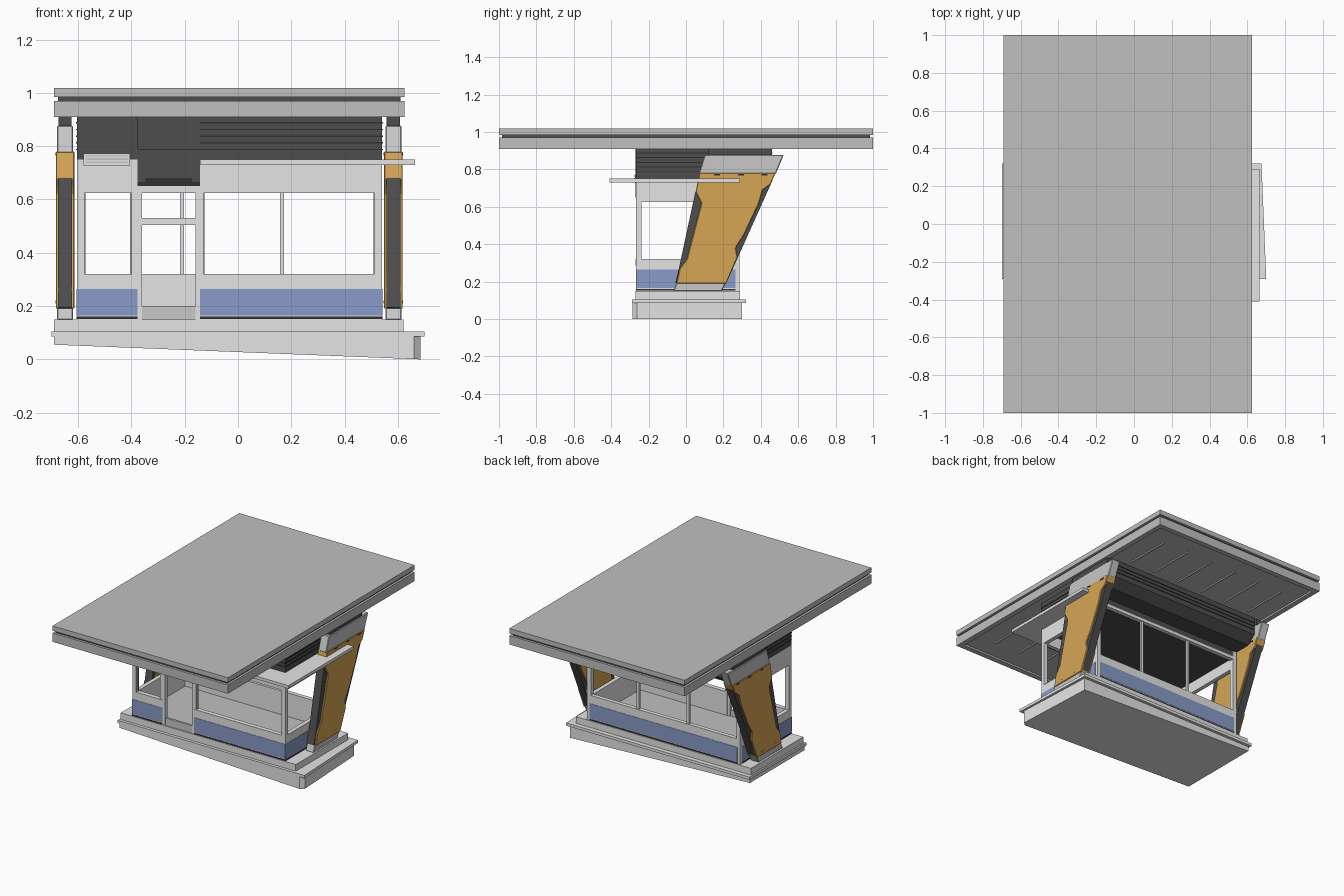
import bpy, bmesh, math
from mathutils import Vector

if "Cube" in bpy.data.objects:
    bpy.data.objects.remove(bpy.data.objects["Cube"])


def material(name, r, g, b):
    m = bpy.data.materials.new(name)
    m.diffuse_color = (r, g, b, 1)
    m.use_nodes = True
    m.node_tree.nodes["Principled BSDF"].inputs["Base Color"].default_value = m.diffuse_color
    return m


ROOF = material("roof grey", .53, .53, .53)
WALL = material("wall light grey", .78, .78, .78)
BLUE = material("blue panel", .25, .33, .57)
ORANGE = material("orange cladding", .67, .38, .09)
DARK = material("dark grey", .075, .075, .075)
BLACK = material("near black", .03, .03, .03)
CAP = material("bracket grey", .58, .58, .58)


def finish(name, bm, mat):
    bmesh.ops.recalc_face_normals(bm, faces=bm.faces[:])
    me = bpy.data.meshes.new(name)
    bm.to_mesh(me)
    bm.free()
    me.materials.append(mat)
    ob = bpy.data.objects.new(name, me)
    bpy.context.collection.objects.link(ob)
    return ob


def boxes(name, mat, *spans):
    """One object from boxes given as (x0, x1, y0, y1, z0, z1)."""
    bm = bmesh.new()
    for x0, x1, y0, y1, z0, z1 in spans:
        vs = bmesh.ops.create_cube(bm, size=1)["verts"]
        for v in vs:
            v.co = Vector(((x0 + x1) / 2 + v.co.x * (x1 - x0),
                           (y0 + y1) / 2 + v.co.y * (y1 - y0),
                           (z0 + z1) / 2 + v.co.z * (z1 - z0)))
    return finish(name, bm, mat)


def prism(name, mat, profile, x0, x1, bevel=0):
    """Side profile of (y, z) points extruded along x."""
    bm = bmesh.new()
    f = bm.faces.new([bm.verts.new((x0, y, z)) for y, z in profile])
    out = bmesh.ops.extrude_face_region(bm, geom=[f])["geom"]
    for v in out:
        if isinstance(v, bmesh.types.BMVert):
            v.co.x = x1
    ob = finish(name, bm, mat)
    if bevel:
        mod = ob.modifiers.new("chamfer", "BEVEL")
        mod.width, mod.segments = bevel, 1
    return ob


# Foundation: sloping lower block with a clipped corner, kerb and floor slab
bm = bmesh.new()
plan = [(-.69, -.285), (.66, -.285), (.685, -.262), (.658, .30), (-.69, .30)]
low = [bm.verts.new((x, y, .055 * (.685 - x) / 1.375)) for x, y in plan]
top = [bm.verts.new((x, y, .088)) for x, y in plan]
bm.faces.new(low)
bm.faces.new(top)
for i in range(5):
    j = (i + 1) % 5
    bm.faces.new((low[i], low[j], top[j], top[i]))
finish("foundation", bm, WALL)
kerb = boxes("kerb", WALL, (-.70, .70, -.29, .32, .086, .105))
for v in kerb.data.vertices:
    if v.co.x > 0 and v.co.y > 0:
        v.co.x = .675
boxes("floor_slab", WALL, (-.69, .622, -.27, .29, .10, .15))
boxes("floor", ROOF, (-.60, .535, -.26, .275, .15, .16))

# Booth extents
X0, X1, Y0, Y1 = -.605, .541, -.266, .285
T = .028
DL, DR = -.378, -.142        # door opening

# Low walls under the windows
boxes("low_walls", WALL,
      (X0, DL, Y0, Y0 + T, .15, .32), (DR, X1, Y0, Y0 + T, .15, .32),
      (X0, X1, Y1 - T, Y1, .15, .32),
      (X0, X0 + T, Y0 + T, Y1 - T, .15, .32), (X1 - T, X1, Y0 + T, Y1 - T, .15, .32))
boxes("window_sills", WALL, (DR, X1 - T, Y0 - .003, Y0, .285, .32),
      (X0 + T, DL, Y0 - .003, Y0, .285, .32))

# Blue panels and dark skirting lines
E = .002
for name, mat, z0, z1 in (("blue_panels", BLUE, .165, .264), ("skirting", BLACK, .152, .160)):
    boxes(name, mat,
          (X0, DL, Y0 - E, Y0, z0, z1), (DR, X1, Y0 - E, Y0, z0, z1),
          (X0 + .02, X1 - .02, Y1, Y1 + E, z0, z1),
          (X0 - E, X0, Y0, Y1 - .02, z0, z1), (X1, X1 + E, Y0, Y1 - .02, z0, z1))

# Corner posts and mullions
posts = [(x, x + T, y, y + T, .15, .75) for x in (X0, X1 - T) for y in (Y0, Y1 - T)]
posts += [(x - .008, x + .008, Y1 - .022, Y1 - .004, .32, .70) for x in (-.21, .165)]
posts += [(DL - .022, DL, Y0, Y0 + T, .15, .75), (DR, DR + .012, Y0, Y0 + T, .15, .75)]
boxes("posts", WALL, *posts)

# Headers above the windows, and the dark ceiling
boxes("headers", WALL,
      (X0, X1, Y0, Y0 + T, .625, .75), (X0, X1, Y1 - T, Y1, .69, .71),
      (X0, X0 + T, Y0, Y1, .625, .75), (X1 - T, X1, Y0, Y1, .625, .75))
boxes("ceiling", DARK, (X0 + T, X1 - T, Y0 + T, Y1 - .004, .70, .76))

# Thin window frames on the front
for name, a, b in (("left_window_frame", X0 + T, DL - .022), ("right_window_frame", DR + .012, X1 - T)):
    boxes(name, CAP, (a, a + .005, Y0 + .008, Y0 + .02, .32, .625),
          (b - .005, b, Y0 + .008, Y0 + .02, .32, .625))

# Door frame, transom bar and kick plate
boxes("door", WALL,
      (DL, DL + .018, Y0, Y0 + .025, .15, .64), (DR - .018, DR, Y0, Y0 + .025, .15, .64),
      (DL, DR, Y0, Y0 + .025, .505, .53), (DL, DR, Y0, Y0 + .025, .625, .65))
boxes("kick_plate", CAP, (DL + .018, DR - .018, Y0 + .005, Y0 + .02, .15, .20))

# Upper plant housing, overhanging at the back
prism("upper_housing", DARK,
      [(Y0, .75), (.40, .75), (.46, .80), (.46, .925), (Y0, .925)], X0, X1)
boxes("door_head_panel", DARK, (DL, DR, Y0 - .003, Y0 + .01, .665, .915))
boxes("door_head_trim", BLACK, (DL, DR, Y0 - .005, Y0, .65, .665),
      (DL + .03, DR - .03, Y0 - .005, Y0, .665, .68),
      (DL, DR, Y0 - .005, Y0, .785, .789), (DL - .002, DL + .002, Y0 - .005, Y0, .789, .91))
louvres = []
for i in range(5):
    z = .785 + i * .025
    louvres += [(DR, X1, Y0 - .003, Y0, z, z + .005),
                (X1, X1 + .003, Y0, .12, z, z + .005),
                (X0 - .003, X0, Y0, .12, z, z + .005)]
    if z > .83:
        louvres.append((X0, X1, .46, .463, z, z + .005))
boxes("louvres", BLACK, *louvres)

# Awning around the front and right side
boxes("awning", WALL, (DR, .665, -.41, Y0, .73, .75), (X1, .665, Y0, .29, .73, .75))

# Vent unit on the left of the front
boxes("vent_unit", WALL, (-.58, -.405, Y0 - .008, Y0, .728, .772))
boxes("vent_slats", CAP, *[(-.572, -.413, Y0 - .011, Y0 - .008, z, z + .006)
                           for z in (.737, .749, .761)])

# Leaning columns: dark core, notched orange cladding, grey brackets
core = [(-.03, .18), (-.057, .195), (-.038, .27), (.05, .68), (.09, .70), (.10, .76),
        (.44, .76), (.462, .74), (.217, .195), (.18, .18)]
cladding = [(-.05, .19), (-.033, .27), (.005, .32), (.083, .62), (.052, .68), (.072, .78),
            (.478, .78), (.452, .72), (.41, .69), (.39, .62), (.31, .45), (.265, .38),
            (.275, .33), (.215, .19)]
foot = [(-.068, .148), (.19, .148), (.215, .195), (-.05, .195)]
head = [(.068, .775), (.48, .775), (.522, .877), (.10, .877)]
for side, a, b in (("left", -.684, -.614), ("right", .548, .618)):
    prism(side + "_column_core", DARK, core, a + .009, b - .009)
    prism(side + "_column_cladding", ORANGE, cladding, a, b, .003)
    prism(side + "_column_foot", CAP, foot, a + .005, b - .005, .004)
    prism(side + "_column_head", CAP, head, a + .005, b - .005, .004)
    boxes(side + "_column_mount", DARK, (a + .01, b - .01, .12, .46, .87, .925))
    # Slots on both faces
    for part, mat, spots in (("_lower_slots", ORANGE, ((.02, .21), (.15, .21))),
                             ("_upper_slots", BLACK, ((.165, .766), (.295, .766), (.42, .766)))):
        boxes(side + part, mat,
              *[(x - .001, x + .001, y - .016, y + .016, z, z + .010)
                for x in (a, b) for y, z in spots])

# Roof: rimmed lower slab and upper slab with a recessed dark joint
RX0, RX1, R = -.69, .624, .035
boxes("roof_lower", ROOF, (RX0, RX1, -1, 1, .922, .97),
      (RX0, RX0 + R, -1, 1, .91, .922), (RX1 - R, RX1, -1, 1, .91, .922),
      (RX0 + R, RX1 - R, -1, -1 + R, .91, .922), (RX0 + R, RX1 - R, 1 - R, 1, .91, .922))
boxes("roof_joint", DARK, (RX0 + .015, RX1 - .015, -.985, .985, .96, .99))
boxes("roof_upper", ROOF, (RX0, RX1, -1, 1, .985, 1.018))

# Slot lights in the soffit
boxes("soffit_slots", WALL, *[(x - .005, x + .005, s * .665 - .165, s * .665 + .165, .915, .923)
                              for s in (-1, 1) for x in [.445 - .193 * i for i in range(6)]])
